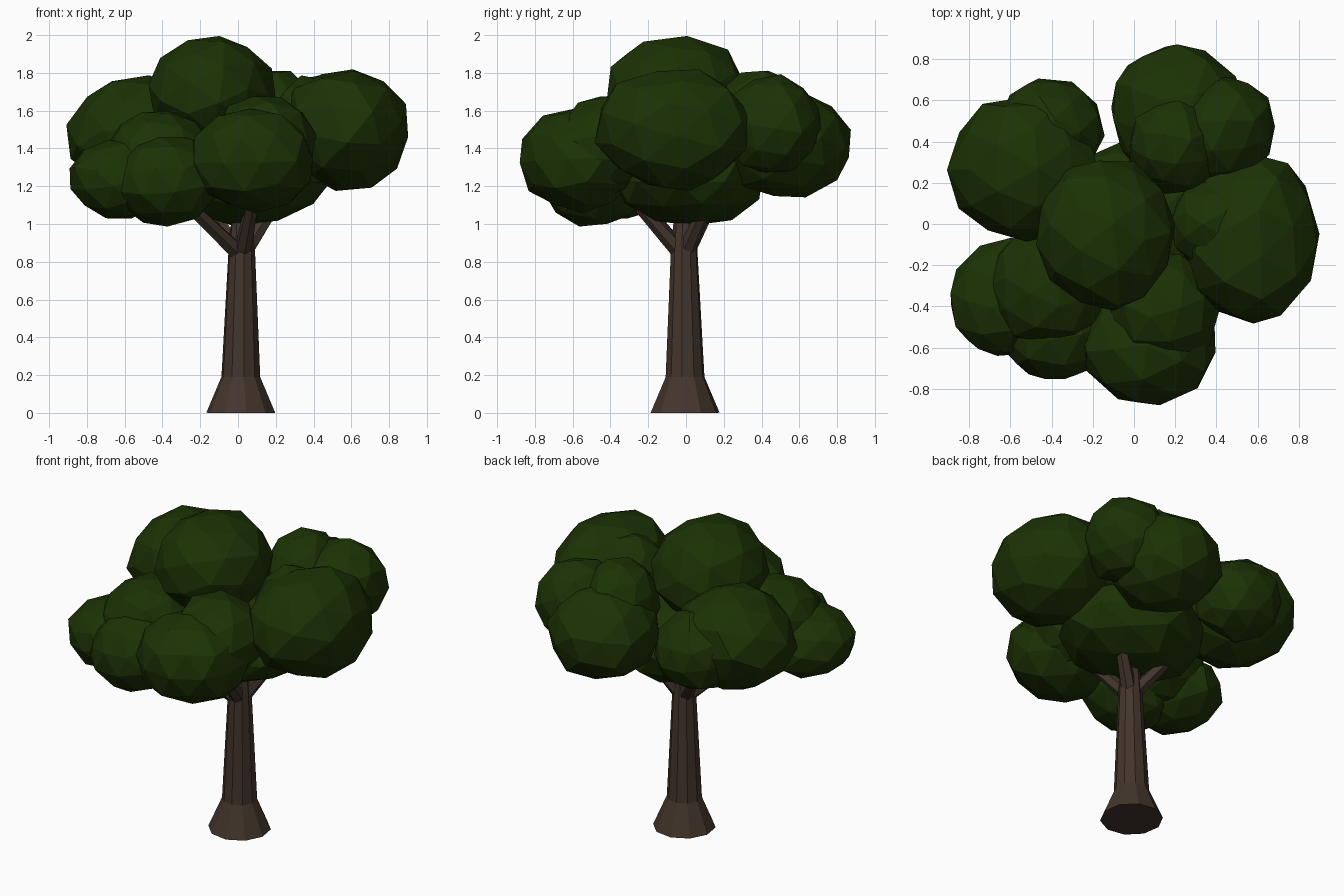
import bpy, bmesh, math, random
from mathutils import Vector, Matrix

cube = bpy.data.objects.get("Cube")
if cube:
    bpy.data.objects.remove(cube)


def material(name, rgb):
    m = bpy.data.materials.new(name)
    m.use_nodes = True
    m.diffuse_color = (*rgb, 1)
    m.node_tree.nodes["Principled BSDF"].inputs["Base Color"].default_value = (*rgb, 1)
    return m


leaf = material("dark_leaf_green", (0.0115, 0.032, 0.0015))
bark = material("brown_bark", (0.056, 0.036, 0.025))


def finish(bm, name, mat):
    bmesh.ops.recalc_face_normals(bm, faces=bm.faces)
    mesh = bpy.data.meshes.new(name)
    bm.to_mesh(mesh)
    bm.free()
    mesh.materials.append(mat)
    obj = bpy.data.objects.new(name, mesh)
    bpy.context.collection.objects.link(obj)
    return obj


def tube(name, rings, sides):
    """Low-poly limb through rings of (centre, radius), capped at both ends."""
    bm = bmesh.new()
    axis = Vector(rings[-1][0]) - Vector(rings[0][0])
    turn = axis.to_track_quat('Z', 'Y').to_matrix()
    loops = []
    for centre, r in rings:
        loops.append([bm.verts.new(Vector(centre) + turn @ Vector(
            (r * math.cos(a), r * math.sin(a), 0)))
            for a in (math.tau * (i + 0.5) / sides for i in range(sides))])
    for low, high in zip(loops, loops[1:]):
        for i in range(sides):
            j = (i + 1) % sides
            bm.faces.new((low[i], low[j], high[j], high[i]))
    bm.faces.new(loops[0][::-1])
    bm.faces.new(loops[-1])
    return finish(bm, name, bark)


def leaf_clump(name, centre, radii, seed):
    """Faceted, slightly uneven ball of foliage."""
    rng = random.Random(seed)
    bm = bmesh.new()
    bmesh.ops.create_icosphere(bm, subdivisions=2, radius=1)
    spin = Matrix.Rotation(rng.uniform(0, 6), 3, 'Z') @ Matrix.Rotation(rng.uniform(0, 6), 3, 'X')
    for v in bm.verts:
        p = spin @ v.co * rng.uniform(0.98, 1.07)
        v.co = Vector(centre) + Vector([a * b for a, b in zip(p, radii)])
    return finish(bm, name, leaf)


# Trunk with flared foot
tube("trunk", [((0.015, -0.005, 0), 0.185), ((0.015, -0.005, 0.19), 0.104),
               ((0.02, -0.01, 0.88), 0.07), ((0.02, -0.01, 1.08), 0.05)], 10)

# Branches reaching into the crown
branches = {
    "front_right_branch": (-0.25, -0.22, 1.09),
    "back_left_branch": (0.17, 0.09, 1.06),
    "back_right_branch": (-0.14, 0.11, 1.06),
    "front_branch": (0.07, -0.24, 1.09),
}
for name, tip in branches.items():
    tube(name, [((0.02, -0.01, 0.83), 0.048), (tip, 0.036)], 6)

# Foliage clumps: centre, radii
clumps = {
    "crown_core": ((0.03, 0.02, 1.25), (0.44, 0.39, 0.255)),
    "crown_top": ((-0.135, -0.05, 1.695), (0.325, 0.37, 0.3)),
    "left_clump": ((0.57, -0.07, 1.505), (0.335, 0.4, 0.32)),
    "left_inner_clump": ((0.38, 0.0, 1.54), (0.2, 0.22, 0.24)),
    "back_clump": ((0.21, 0.535, 1.42), (0.325, 0.345, 0.28)),
    "back_left_clump": ((0.44, 0.46, 1.52), (0.25, 0.26, 0.26)),
    "back_inner_clump": ((0.2, 0.39, 1.57), (0.23, 0.24, 0.24)),
    "back_right_clump": ((-0.53, 0.27, 1.47), (0.36, 0.35, 0.31)),
    "back_right_lobe": ((-0.41, 0.46, 1.43), (0.26, 0.25, 0.24)),
    "front_right_clump": ((-0.42, -0.31, 1.35), (0.29, 0.28, 0.26)),
    "front_right_low_clump": ((-0.38, -0.49, 1.23), (0.28, 0.27, 0.24)),
    "front_right_lobe": ((-0.63, -0.36, 1.24), (0.26, 0.29, 0.21)),
    "front_clump": ((0.08, -0.57, 1.34), (0.325, 0.31, 0.27)),
    "front_inner_clump": ((0.14, -0.41, 1.42), (0.27, 0.28, 0.26)),
}
for seed, (name, (centre, radii)) in enumerate(clumps.items()):
    leaf_clump(name, centre, radii, seed + 3)
